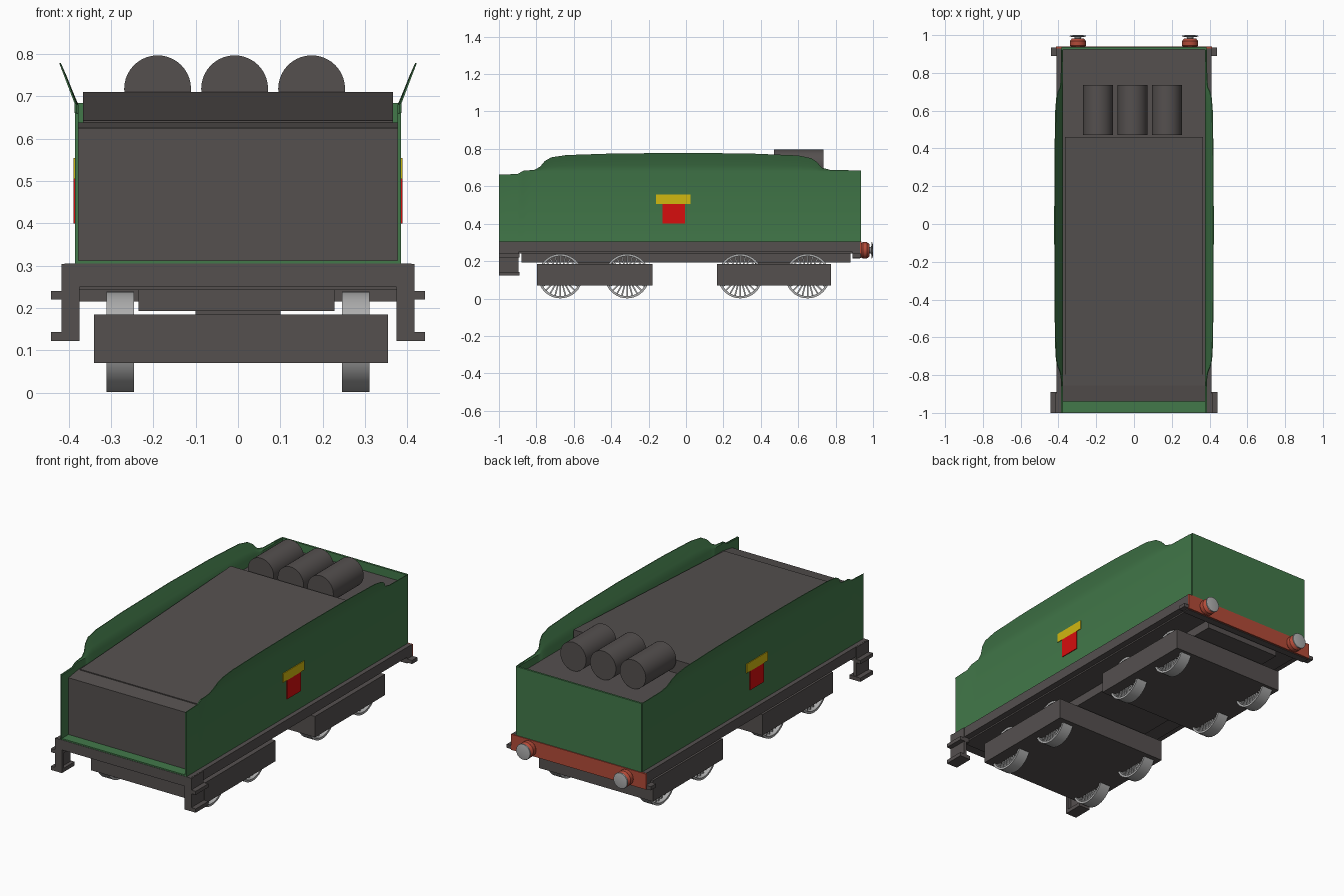
import bpy, bmesh, math
from mathutils import Matrix, Vector

if "Cube" in bpy.data.objects:
    bpy.data.objects.remove(bpy.data.objects["Cube"])


def make_mat(name, rgb):
    m = bpy.data.materials.new(name)
    m.diffuse_color = (*rgb, 1)
    m.use_nodes = True
    m.node_tree.nodes["Principled BSDF"].inputs["Base Color"].default_value = m.diffuse_color
    return m


GREEN = make_mat("body_green", (0.055, 0.19, 0.068))
DARK = make_mat("dark_grey", (0.09, 0.08, 0.078))
RED = make_mat("buffer_red", (0.45, 0.07, 0.04))
STEEL = make_mat("light_steel", (0.42, 0.42, 0.42))
BADGE_RED = make_mat("badge_red", (0.68, 0.004, 0.004))
BADGE_YELLOW = make_mat("badge_yellow", (0.64, 0.48, 0.005))


def finish(name, bm, mat, smooth=False):
    bmesh.ops.recalc_face_normals(bm, faces=bm.faces[:])
    me = bpy.data.meshes.new(name)
    bm.to_mesh(me)
    bm.free()
    me.materials.append(mat)
    ob = bpy.data.objects.new(name, me)
    bpy.context.collection.objects.link(ob)
    if smooth:
        bpy.ops.object.select_all(action='DESELECT')
        ob.select_set(True)
        bpy.context.view_layer.objects.active = ob
        bpy.ops.object.shade_smooth_by_angle(angle=math.radians(35))
    return ob


def add_box(bm, x, y, z):
    size = Matrix.Diagonal((x[1] - x[0], y[1] - y[0], z[1] - z[0], 1))
    mid = Vector((sum(x) / 2, sum(y) / 2, sum(z) / 2))
    bmesh.ops.create_cube(bm, size=1, matrix=Matrix.Translation(mid) @ size)


def boxes(name, mat, *specs):
    bm = bmesh.new()
    for s in specs:
        add_box(bm, *s)
    return finish(name, bm, mat)


def extrude_x(name, mat, profile, half):
    """Prism across the width from a side (y, z) profile."""
    bm = bmesh.new()
    rings = [[bm.verts.new((x, y, z)) for y, z in profile] for x in (-half, half)]
    n = len(profile)
    for r in rings:
        bm.faces.new(r)
    for i in range(n):
        j = (i + 1) % n
        bm.faces.new((rings[0][i], rings[0][j], rings[1][j], rings[1][i]))
    return finish(name, bm, mat)


def turned_y(name, mat, x, z, profile, seg=32):
    """Solid of revolution about a y axis from (y, radius) pairs."""
    bm = bmesh.new()
    rings = []
    for y, r in profile:
        rings.append([bm.verts.new((x + r * math.cos(a), y, z + r * math.sin(a)))
                      for a in (2 * math.pi * k / seg for k in range(seg))])
    for a, b in zip(rings, rings[1:]):
        for k in range(seg):
            j = (k + 1) % seg
            bm.faces.new((a[k], a[j], b[j], b[k]))
    bm.faces.new(rings[0])
    bm.faces.new(rings[-1])
    return finish(name, bm, mat, True)


# Side sheets with the flared upper edge
EDGE = [(-1, .662), (-.9, .666), (-.87, .683), (-.81, .688), (-.78, .705), (-.755, .735),
        (-.72, .755), (-.64, .767), (-.4, .775), (0, .779), (.35, .775), (.6, .765),
        (.67, .75), (.70, .73), (.725, .70), (.77, .688), (.91, .685), (.93, .683)]


def side_sheet(name, side):
    bm = bmesh.new()
    cols = []
    for y, top in EDGE:
        knee = min(top - .003, .68)
        rise = max(top - knee, 0)
        pts = [(.385, .305), (.385, knee)]
        pts += [(.385 + .38 * rise * t ** 1.2, knee + rise * t) for t in (.35, .7, 1)]
        outer = [bm.verts.new((side * px, y, pz)) for px, pz in pts]
        inner = [bm.verts.new((side * (px - (.008 if i < 2 else .004)), y, pz))
                 for i, (px, pz) in enumerate(pts)]
        cols.append(outer + inner[::-1])
    n = len(cols[0])
    for a, b in zip(cols, cols[1:]):
        for k in range(n):
            j = (k + 1) % n
            bm.faces.new((a[k], a[j], b[j], b[k]))
    bm.faces.new(cols[0])
    bm.faces.new(cols[-1])
    finish(name, bm, GREEN, True)


for side, word in ((1, "right"), (-1, "left")):
    side_sheet(word + "_side_sheet", side)
    # Side badge: red square under a yellow bar
    x = sorted((side * .383, side * .389))
    boxes(word + "_badge_square", BADGE_RED, (x, (-.125, -.005), (.4, .505)))
    boxes(word + "_badge_bar", BADGE_YELLOW, (x, (-.16, .025), (.505, .555)))

boxes("rear_sheet", GREEN, ((-.384, .384), (.925, .936), (.305, .684)))
boxes("front_floor_strip", GREEN, ((-.38, .38), (-.998, -.93), (.303, .312)))

# Tank interior and sloping coal cover
extrude_x("tank", DARK, [(-.94, .306), (-.94, .625), (-.855, .638), (.926, .638), (.926, .306)], .377)
extrude_x("coal_cover", DARK, [(-.855, .63), (-.855, .643), (.46, .71), (.46, .63)], .366)

# Three barrels across the rear deck
for i, x in enumerate((-.19, -.008, .174)):
    turned_y(f"barrel_{i + 1}", DARK, x, .718, [(.47, .079), (.735, .079)], 40)

# Footplate and underframe
boxes("footplate", DARK, ((-.41, .41), (-1, .93), (.25, .305)))
boxes("underframe", DARK, ((-.235, .228), (-.88, .88), (.193, .25)),
      ((-.375, .375), (-.94, .9), (.242, .252)))

# Front corner brackets with two steps each
specs = []
for s in (1, -1):
    specs += [(sorted((s * .375, s * .417)), (-1, -.985), (.122, .304)),
              (sorted((s * .378, s * .415)), (-.985, -.895), (.225, .304)),
              (sorted((s * .395, s * .415)), (-.985, -.895), (.125, .24)),
              (sorted((s * .375, s * .442)), (-1, -.89), (.122, .143)),
              (sorted((s * .41, s * .442)), (-1, -.89), (.22, .24))]
boxes("front_steps", DARK, *specs)

# Rear beam with red face and end steps
boxes("rear_beam", DARK, ((-.41, .41), (.89, .93), (.215, .25)),
      ((-.44, .44), (.89, .935), (.22, .24)))
boxes("rear_beam_face", RED, ((-.412, .412), (.93, .939), (.218, .304)))

# Buffers
for s, word in ((1, "right"), (-1, "left")):
    turned_y(word + "_buffer_housing", RED, s * .297, .258,
             [(.936, .036), (.945, .043), (.968, .043), (.982, .032)])
    turned_y(word + "_buffer_head", STEEL, s * .297, .258,
             [(.98, .016), (.99, .018), (.992, .044), (.997, .042), (1, .025)])

# Bogie frames
boxes("front_bogie", DARK, ((-.34, .355), (-.797, -.18), (.07, .185)))
boxes("rear_bogie", DARK, ((-.34, .355), (.165, .775), (.07, .185)))
boxes("bogie_pivots", DARK, *[((-.1, .1), (y - .1, y + .1), (.18, .2)) for y in (-.49, .47)])


# Spoked wheels
def wheel(name, x, y, z=.12, r=.119, width=.065, seg=40, spokes=24):
    bm = bmesh.new()
    rings = []
    for k in range(seg):
        a = 2 * math.pi * k / seg
        rings.append([bm.verts.new((x + dx, y + rr * math.cos(a), z + rr * math.sin(a)))
                      for rr, dx in ((r, -width / 2), (r, width / 2),
                                     (r - .012, width / 2), (r - .012, -width / 2))])
    for k in range(seg):
        a, b = rings[k], rings[(k + 1) % seg]
        for i in range(4):
            j = (i + 1) % 4
            bm.faces.new((a[i], a[j], b[j], b[i]))
    for k in range(spokes):
        rot = Matrix.Rotation(2 * math.pi * k / spokes, 4, 'X')
        m = (Matrix.Translation((x, y, z)) @ rot @ Matrix.Translation((0, 0, .065))
             @ Matrix.Diagonal((.025, .008, .09, 1)))
        bmesh.ops.create_cube(bm, size=1, matrix=m)
    hub = Matrix.Translation((x, y, z)) @ Matrix.Rotation(math.pi / 2, 4, 'Y')
    bmesh.ops.create_cone(bm, cap_ends=True, segments=20, radius1=.03, radius2=.03,
                          depth=width, matrix=hub)
    finish(name, bm, STEEL, True)


for i, y in enumerate((-.672, -.315, .29, .65)):
    for s, word in ((1, "right"), (-1, "left")):
        wheel(f"{word}_wheel_{i + 1}", s * .278, y)
